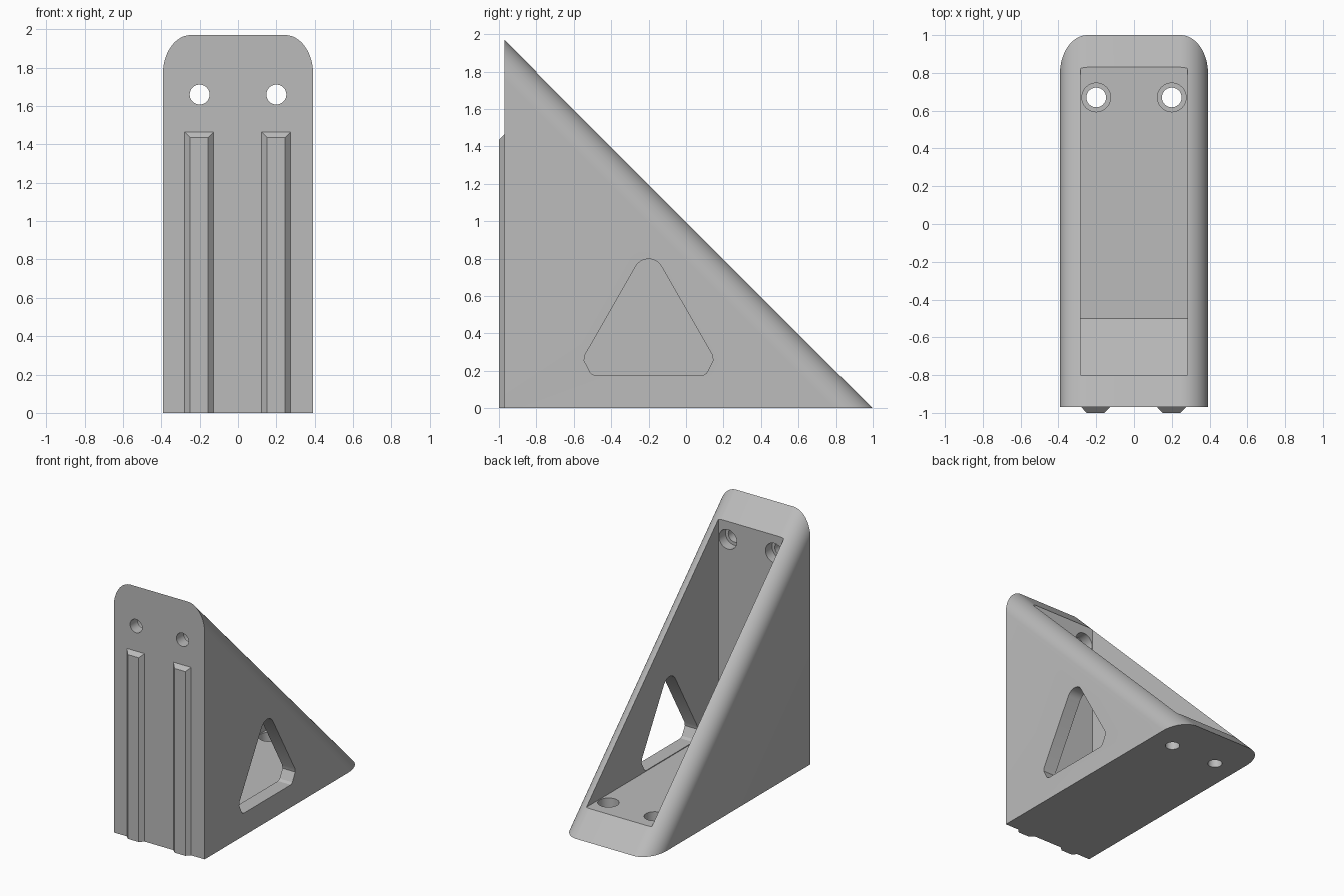
import bpy, bmesh, math
from mathutils import Vector

cube = bpy.data.objects.get("Cube")
if cube:
    bpy.data.objects.remove(cube, do_unlink=True)

grey = bpy.data.materials.new("plain grey")
grey.use_nodes = True
colour = (0.5, 0.5, 0.5, 1)
grey.diffuse_color = colour
grey.node_tree.nodes["Principled BSDF"].inputs["Base Color"].default_value = colour

HALF, FRONT, BACK = 0.392, -0.97, 1.0
ROUND = 0.145
WALL = 0.17
INNER = 0.282


def make(name, bm):
    bmesh.ops.recalc_face_normals(bm, faces=bm.faces[:])
    mesh = bpy.data.meshes.new(name)
    bm.to_mesh(mesh)
    bm.free()
    mesh.materials.append(grey)
    obj = bpy.data.objects.new(name, mesh)
    bpy.context.collection.objects.link(obj)
    return obj


def loft(name, start, end):
    """Closed solid between two matching loops of points."""
    bm = bmesh.new()
    a = [bm.verts.new(p) for p in start]
    b = [bm.verts.new(p) for p in end]
    bm.faces.new(a)
    bm.faces.new(b)
    for i in range(len(a)):
        j = (i + 1) % len(a)
        bm.faces.new((a[i], a[j], b[j], b[i]))
    return make(name, bm)


def side_prism(name, outline, x0, x1):
    return loft(name, [(x0, y, z) for y, z in outline], [(x1, y, z) for y, z in outline])


def rod(name, centre, axis, radius, length):
    """Cylinder starting at centre and running along axis."""
    axis = Vector(axis)
    u = axis.orthogonal().normalized()
    v = axis.cross(u)
    ring = [Vector(centre) + radius * (u * math.cos(t) + v * math.sin(t))
            for t in (math.tau * i / 48 for i in range(48))]
    return loft(name, ring, [p + axis * length for p in ring])


def cut(body, tool):
    tool.hide_render = True
    mod = body.modifiers.new("cut", 'BOOLEAN')
    mod.operation, mod.solver, mod.object = 'DIFFERENCE', 'EXACT', tool
    bpy.context.view_layer.objects.active = body
    bpy.ops.object.modifier_apply(modifier=mod.name)
    bpy.data.objects.remove(tool, do_unlink=True)


# Wedge body: long sloping edges are rounded
arc = [(HALF - ROUND + ROUND * math.cos(t), ROUND * (1 - math.sin(t)) * math.sqrt(2))
       for t in (math.pi / 2 * i / 16 for i in range(17))]
section = arc + [(-x, d) for x, d in reversed(arc)]
bm = bmesh.new()
upper = [bm.verts.new((x, FRONT, BACK - FRONT - d)) for x, d in section]
lower = [bm.verts.new((x, BACK - d, 0)) for x, d in section]
right, left = (bm.verts.new((s * HALF, FRONT, 0)) for s in (-1, 1))
bm.faces.new(upper + [right, left])
bm.faces.new(lower + [right, left])
for i in range(len(section) - 1):
    bm.faces.new((upper[i], upper[i + 1], lower[i + 1], lower[i]))
bm.faces.new((upper[0], lower[0], left))
bm.faces.new((upper[-1], lower[-1], right))
body = make("bracket_body", bm)

# Inner pocket with a sloping fillet at the corner
inner_front = FRONT + WALL
cut(body, side_prism("pocket", [(inner_front, WALL + 0.3), (inner_front + 0.3, WALL),
                                (1.5, WALL), (1.5, 2.5), (inner_front, 2.5)], -INNER, INNER))

# Rounded triangular window in the left wall only
tip = [(-0.2 + 0.08 * math.cos(t), 0.718 + 0.08 * math.sin(t))
       for t in (math.pi / 6 + math.pi * 2 / 3 * i / 12 for i in range(13))]
foot = [(-0.54, 0.285), (-0.545, 0.255), (-0.51, 0.188), (-0.49, 0.176)]
window = tip + foot + [(-0.4 - y, z) for y, z in reversed(foot)]
cut(body, side_prism("window", window, INNER - 0.05, HALF + 0.1))

# Screw holes with wide head recesses in floor and front wall
for x in (-0.2, 0.2):
    cut(body, rod("floor_hole", (x, 0.67, -0.1), (0, 0, 1), 0.052, 0.4))
    cut(body, rod("floor_recess", (x, 0.67, 0.09), (0, 0, 1), 0.076, 0.4))
    cut(body, rod("wall_hole", (x, FRONT - 0.1, 1.66), (0, 1, 0), 0.052, 0.4))
    cut(body, rod("wall_recess", (x, FRONT + 0.09, 1.66), (0, 1, 0), 0.076, 0.4))

body.select_set(True)
bpy.context.view_layer.objects.active = body
bpy.ops.object.shade_smooth_by_angle(angle=math.radians(25))

# Tapered guide rails on the front
for name, x in (("right_rail", -0.203), ("left_rail", 0.199)):
    def rail_loop(y, half, top):
        return [(x - half, y, 0), (x + half, y, 0), (x + half, y, top), (x - half, y, top)]
    loft(name, rail_loop(FRONT, 0.076, 1.465), rail_loop(-1, 0.047, 1.436))
